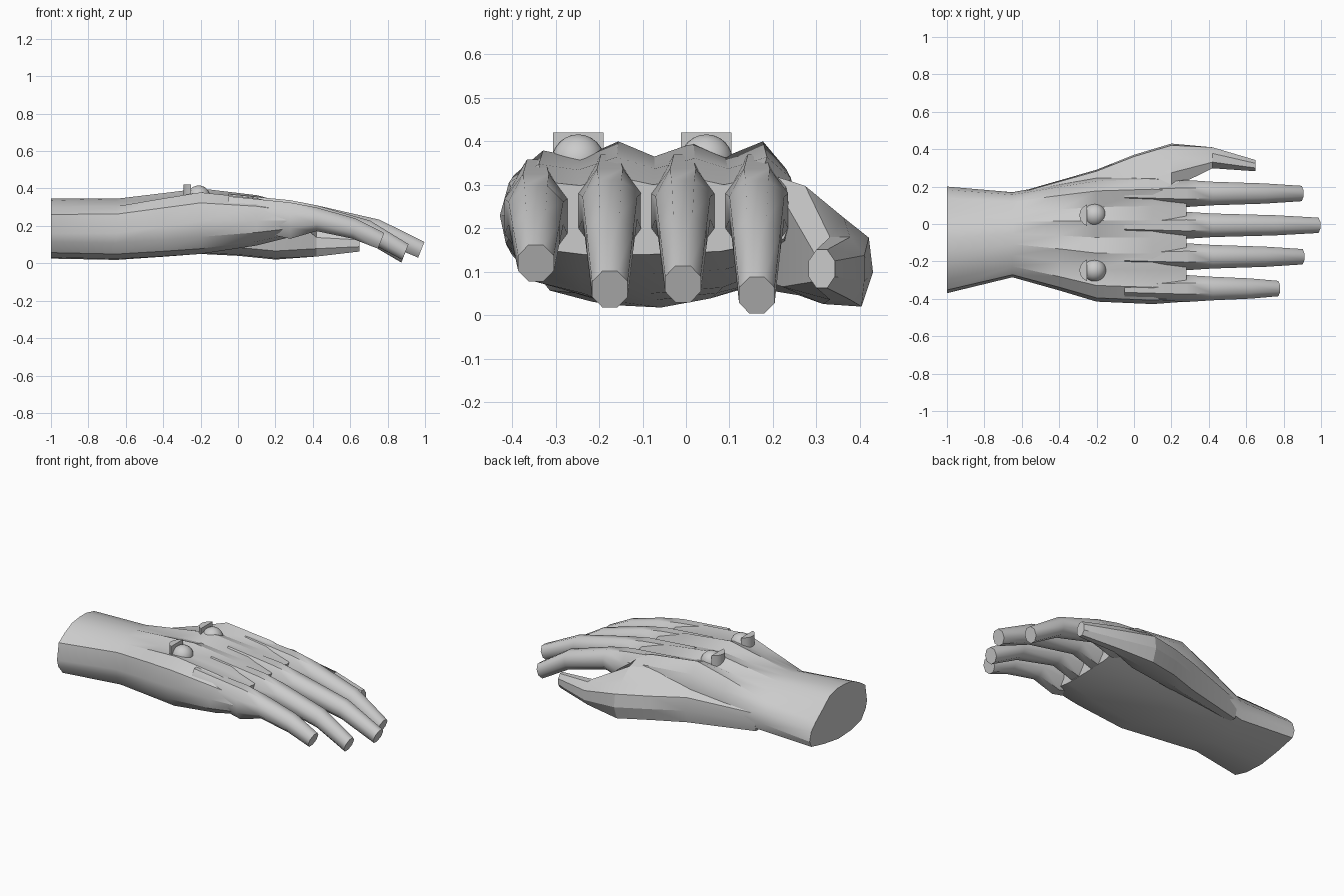
import bpy, bmesh
from math import sin, cos, pi, radians, tau

cube = bpy.data.objects.get("Cube")
if cube:
    bpy.data.objects.remove(cube, do_unlink=True)

grey = bpy.data.materials.new("plain grey")
grey.use_nodes = True
colour = (0.6, 0.6, 0.6, 1)
grey.diffuse_color = colour
grey.node_tree.nodes["Principled BSDF"].inputs["Base Color"].default_value = colour


def finish(name, bm, angle=30):
    bmesh.ops.recalc_face_normals(bm, faces=bm.faces)
    mesh = bpy.data.meshes.new(name)
    bm.to_mesh(mesh)
    bm.free()
    mesh.materials.append(grey)
    obj = bpy.data.objects.new(name, mesh)
    bpy.context.collection.objects.link(obj)
    bpy.ops.object.select_all(action="DESELECT")
    obj.select_set(True)
    bpy.context.view_layer.objects.active = obj
    bpy.ops.object.shade_smooth_by_angle(angle=radians(angle))
    return obj


def loft(name, rings, angle=30):
    """Skin a row of equal rings and cap both ends."""
    bm = bmesh.new()
    loops = [[bm.verts.new(p) for p in ring] for ring in rings]
    for a, b in zip(loops, loops[1:]):
        n = len(a)
        for i in range(n):
            j = (i + 1) % n
            bm.faces.new((a[i], a[j], b[j], b[i]))
    bm.faces.new(loops[0])
    bm.faces.new(loops[-1])
    return finish(name, bm, angle)


def oval(x, y, z, half_width, half_height, lean=0, sides=8):
    """Flat-topped ring across x; lean pushes its top forward."""
    k = 1 / cos(pi / sides)
    ring = []
    for i in range(sides):
        a = tau * (i + 0.5) / sides
        ring.append((x + lean * sin(a), y + half_width * k * cos(a),
                     z + half_height * k * sin(a)))
    return ring


def boxed(profile, x, y0, y1, z0, z1):
    """Fit a unit profile into a rectangle across x."""
    return [(x, y0 + u * (y1 - y0), z0 + v * (z1 - z0)) for u, v in profile]


# Hand body: share of width, share of height at the knuckles, and at the wrist
section = [(0, .5, .42), (.03, .78, .74), (.13, .94, .86), (.26, .89, .97),
           (.39, 1, 1), (.515, .9, 1), (.65, .99, .94), (.76, .9, .78),
           (.89, 1, .6), (.97, .82, .46), (1, .5, .28), (.97, .2, .16),
           (.75, .04, .07), (.5, 0, 0), (.27, 0, .02), (.1, .08, .1), (.02, .26, .28)]
# Stations: x, y low, y high, z low, z high, share of wrist shape
stations = [(-1, -.37, .2, .025, .345, 1), (-.65, -.285, .17, .018, .345, .8),
            (-.4, -.355, .215, .035, .375, .3), (-.2, -.415, .25, .05, .4, 0),
            (.1, -.428, .262, .095, .364, 0), (.28, -.415, .245, .14, .318, 0)]
rings = []
for x, y0, y1, z0, z1, mix in stations:
    profile = [(u, h * (1 - mix) + w * mix) for u, h, w in section]
    rings.append(boxed(profile, x, y0, y1, z0, z1))
loft("hand_body", rings)

# Fingers: sideways place, tip reach and tip height
fingers = {"little_finger": (-.345, .765, .12), "ring_finger": (-.175, .895, .06),
           "middle_finger": (-.007, .98, .072), "index_finger": (.163, .89, .046)}
for name, (y, reach, tip) in fingers.items():
    drop = .012 if name == "little_finger" else 0
    middle = .4 + (reach - .4) * .6
    loft(name, [oval(-.05, y, .29 - drop, .05, .08),
                oval(.28, y, .24 - drop, .072, .097),
                oval(.42, y, .247 - drop, .063, .063),
                oval(middle, y, .15 - drop + tip * .4, .054, .054, .01),
                oval(reach, y, tip, .041, .042, .018)], 46)

# Thumb: its root slopes down from the back of the hand
root = [(.96, .52), (.72, .67), (.35, .91), (0, 1),
        (.13, .15), (.52, .02), (.89, 0), (1, .26)]
loft("thumb", [boxed(root, -.6, .05, .175, .06, .28),
               boxed(root, -.2, .1, .29, .05, .36),
               boxed(root, 0, .14, .37, .04, .34),
               boxed(root, .2, .19, .43, .02, .325),
               oval(.42, .354, .108, .056, .072),
               oval(.65, .312, .107, .03, .044)], 20)

# Two round studs, each with a curved guard behind it
for side, y in (("right", -.248), ("left", .047)):
    bm = bmesh.new()
    bmesh.ops.create_uvsphere(bm, u_segments=24, v_segments=12, radius=.061)
    bmesh.ops.translate(bm, vec=(-.21, y, .355), verts=bm.verts)
    finish(side + "_stud", bm)
    arc = [radians(113 + 134 * i / 6) for i in range(7)]
    loft(side + "_stud_guard",
         [[(-.225 + .067 * cos(a), y + .063 * sin(a), z) for a in arc]
          for z in (.34, .42)])
